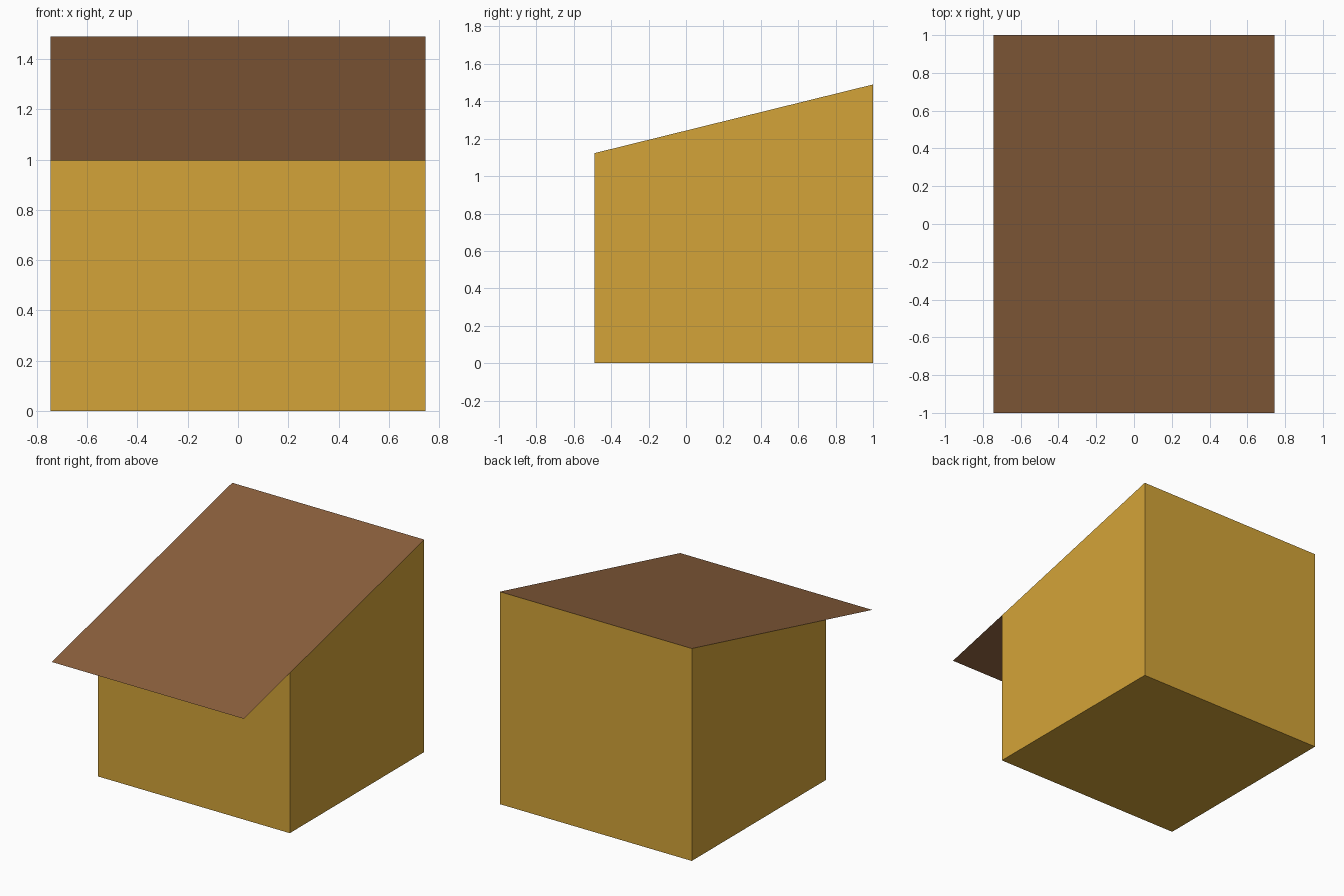
import bpy, bmesh

if "Cube" in bpy.data.objects:
    bpy.data.objects.remove(bpy.data.objects["Cube"])

HALF_W = 0.745
FRONT, BACK, EAVE = -0.49, 1.0, -1.0
RIDGE_Z, EAVE_Z = 1.49, 0.997


def roof_z(y):
    return EAVE_Z + (RIDGE_Z - EAVE_Z) * (y - EAVE) / (BACK - EAVE)


def linear(*rgb):
    return [((c / 255 + 0.055) / 1.055) ** 2.4 for c in rgb] + [1.0]


def finish(name, bm, color_name, color):
    mat = bpy.data.materials.new(color_name)
    mat.diffuse_color = color
    mat.use_nodes = True
    mat.node_tree.nodes["Principled BSDF"].inputs["Base Color"].default_value = mat.diffuse_color
    mesh = bpy.data.meshes.new(name)
    bm.to_mesh(mesh)
    bm.free()
    mesh.materials.append(mat)
    obj = bpy.data.objects.new(name, mesh)
    bpy.context.collection.objects.link(obj)


# Walls and floor: side profile extruded across the width, open under the roof
bm = bmesh.new()
profile = [(FRONT, 0), (BACK, 0), (BACK, RIDGE_Z), (FRONT, roof_z(FRONT))]
side = bm.faces.new([bm.verts.new((-HALF_W, y, z)) for y, z in profile])
ext = bmesh.ops.extrude_face_region(bm, geom=[side], use_keep_orig=True)
moved = [v for v in ext["geom"] if isinstance(v, bmesh.types.BMVert)]
bmesh.ops.translate(bm, verts=moved, vec=(2 * HALF_W, 0, 0))
bmesh.ops.recalc_face_normals(bm, faces=bm.faces)
top = [f for f in bm.faces if f.normal.z > 0.5]
bmesh.ops.delete(bm, geom=top, context="FACES_ONLY")
finish("walls", bm, "ochre", linear(212, 164, 56))

# Sloped single sheet roof overhanging the front
bm = bmesh.new()
corners = [(-HALF_W, EAVE), (HALF_W, EAVE), (HALF_W, BACK), (-HALF_W, BACK)]
bm.faces.new([bm.verts.new((x, y, roof_z(y))) for x, y in corners])
finish("roof", bm, "brown", linear(140, 96, 61))
